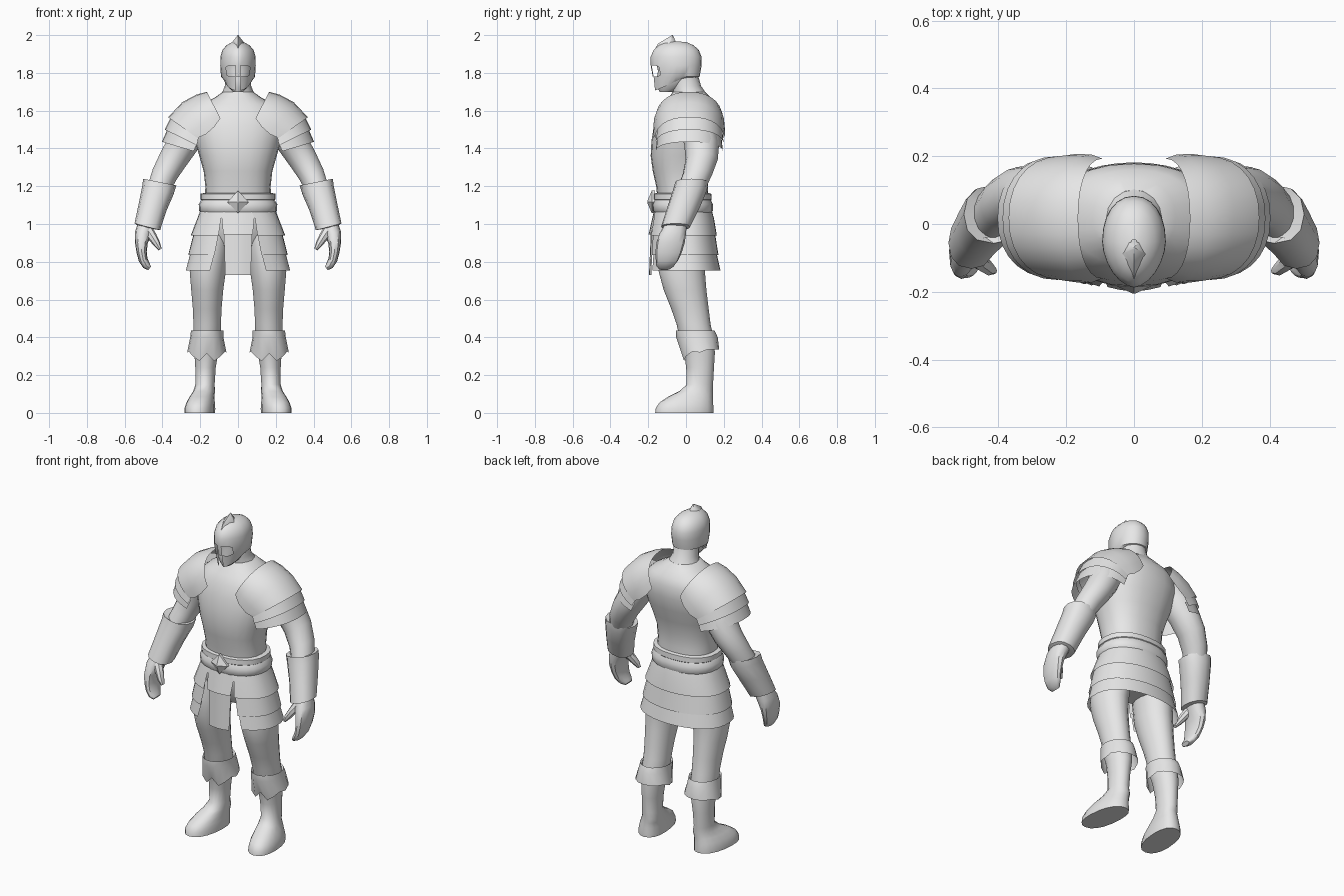
import bpy, bmesh, math
from mathutils import Vector

grey = bpy.data.materials.new("plain_grey")
grey.diffuse_color = (0.8, 0.8, 0.8, 1)


def build(name, rows, closed=True, caps=True, mirror=False, skip=None, angle=40):
    """Skin a grid of point rows into a smooth mesh."""
    bm = bmesh.new()
    grid = [[bm.verts.new(p) for p in row] for row in rows]
    n = len(rows[0])
    for r in range(len(rows) - 1):
        for i in range(n if closed else n - 1):
            if skip and skip(r, i):
                continue
            j = (i + 1) % n
            bm.faces.new((grid[r][i], grid[r][j], grid[r + 1][j], grid[r + 1][i]))
    if closed and caps:
        bm.faces.new(grid[0][::-1])
        bm.faces.new(grid[-1])
    bmesh.ops.recalc_face_normals(bm, faces=bm.faces[:])
    me = bpy.data.meshes.new(name)
    bm.to_mesh(me)
    bm.free()
    ob = bpy.data.objects.new(name, me)
    bpy.context.collection.objects.link(ob)
    me.materials.append(grey)
    if mirror:
        ob.modifiers.new("mirror", 'MIRROR')
    bpy.ops.object.select_all(action='DESELECT')
    ob.select_set(True)
    bpy.context.view_layer.objects.active = ob
    bpy.ops.object.shade_smooth_by_angle(angle=math.radians(angle))
    return ob


def spow(v, e):
    return math.copysign(abs(v) ** (2 / e), v)


def ring(c, u, v, ru, rv, n=16, e=2.0):
    # starts at the front (-v) and runs round
    return [c + u * ru * spow(math.sin(a), e) - v * rv * spow(math.cos(a), e)
            for a in (2 * math.pi * i / n for i in range(n))]


X, Y = Vector((1, 0, 0)), Vector((0, 1, 0))


def stack(rings, n=16, e=2.0):
    """Level rings: x, z, half width, front y, back y."""
    return [ring(Vector((x, (f + b) / 2, z)), X, Y, w, (b - f) / 2, n, e)
            for x, z, w, f, b in rings]


def tube(path, n=12, e=2.0):
    """Rings tilted sideways only along a path: x, y, z, side radius, depth radius."""
    pts = [Vector(p[:3]) for p in path]
    rows = []
    for k, p in enumerate(path):
        d = pts[min(k + 1, len(pts) - 1)] - pts[max(k - 1, 0)]
        d.y = 0
        rows.append(ring(pts[k], Y.cross(d.normalized()), Y, p[3], p[4], n, e))
    return rows


# Breastplate and pelvis
build("breastplate", stack([
    (0, 1.12, .175, -.15, .12), (0, 1.20, .173, -.158, .115), (0, 1.28, .182, -.176, .12),
    (0, 1.36, .205, -.187, .14), (0, 1.44, .228, -.183, .165), (0, 1.52, .245, -.170, .180),
    (0, 1.59, .235, -.146, .178), (0, 1.635, .185, -.12, .160), (0, 1.67, .122, -.09, .130),
    (0, 1.70, .08, -.07, .10)], 24, 2.3))
build("pelvis", stack([
    (0, 1.14, .17, -.15, .12), (0, 1.04, .205, -.165, .14), (0, .95, .205, -.15, .14),
    (0, .86, .15, -.10, .12)], 20, 2.2))

# Belt with buckle
build("belt_band", stack([
    (0, 1.12, .185, -.16, .125), (0, 1.13, .198, -.172, .136), (0, 1.16, .198, -.17, .134),
    (0, 1.166, .17, -.15, .115)], 24, 2.3))
build("belt_roll", stack([
    (0, 1.05, .19, -.16, .13), (0, 1.07, .206, -.176, .142), (0, 1.105, .208, -.178, .142),
    (0, 1.132, .19, -.165, .13)], 24, 2.3))
build("buckle", [[(sx * s, y, 1.117 + sz * s) for sx, sz in ((.056, 0), (0, .06), (-.056, 0), (0, -.06))]
                 for s, y in ((1, -.165), (1, -.181), (.08, -.205))], angle=20)

# Neck, face and helmet
build("neck", stack([(0, 1.62, .13, -.06, .15), (0, 1.68, .09, -.068, .115),
                     (0, 1.73, .07, -.075, .08), (0, 1.80, .07, -.08, .06)]))
build("face", stack([(0, 1.70, .026, -.14, -.06), (0, 1.725, .05, -.15, -.01), (0, 1.765, .07, -.156, .04),
                     (0, 1.81, .08, -.148, .06), (0, 1.86, .08, -.16, .065)], 20))
levels = [(0, 1.73, .066, -.168, .05), (0, 1.78, .09, -.176, .072), (0, 1.84, .094, -.187, .083),
          (0, 1.885, .093, -.187, .082), (0, 1.92, .083, -.172, .068), (0, 1.945, .062, -.146, .042),
          (0, 1.962, .034, -.115, .005), (0, 1.967, .01, -.08, -.045)]
# pointed at the front, round at the back
shell = [[f if min(i, 24 - i) < 6 else b for i, (f, b) in enumerate(zip(front, back))]
         for front, back in zip(stack(levels, 24, 1.75), stack(levels, 24, 2.15))]
for i, p in enumerate(shell[0]):             # lower rim dips towards the chin
    t = (1 - math.cos(2 * math.pi * i / 24)) / 2
    p.z = 1.705 + .065 * min(1, t * 1.5)
for k in (1, 2):                             # slim nose guard, slanted eye holes
    for i, s in ((1, 1), (23, -1)):
        shell[k][i].x = .013 * s
    for i in (3, 21):
        shell[k][i].z += .008 if k == 1 else -.008


def helmet_gap(r, i):
    k = min(i, 23 - i)                       # columns counted from the front
    return (r == 1 and k in (1, 2)) or (r == 0 and k == 0)


build("helmet", shell, caps=False, skip=helmet_gap, angle=50)
build("helmet_spike", [[(w * a, y0 + (y1 - y0) * b, z) for a, b in ((0, 0), (1, .6), (.5, 1), (-.5, 1), (-1, .6))]
                       for z, w, y0, y1 in ((1.895, .055, -.183, -.03), (1.955, .036, -.148, -.05),
                                            (2.0, .002, -.073, -.069))], angle=60)


# Shoulder plates: arches from front end over the top to the back end
def arch(cx, cz, tx, tz, f, b, n=14):
    yc, ry = (f + b) / 2, (b - f) / 2
    out = []
    for i in range(n + 1):
        a = math.pi * (i / n - .5)
        s, c = spow(math.sin(a), 2.2), spow(math.cos(a), 2.2)
        out.append((cx + (tx - cx) * c, yc + ry * s, cz + (tz - cz) * c))
    return out


plates = {
    "shoulder_cap": [(.093, 1.56, .165, 1.70, -.160, .193), (.125, 1.515, .22, 1.685, -.173, .205),
                     (.17, 1.475, .295, 1.645, -.172, .207), (.215, 1.455, .37, 1.565, -.163, .20)],
    "shoulder_plate_upper": [(.20, 1.47, .35, 1.575, -.155, .195), (.225, 1.42, .388, 1.50, -.165, .2)],
    "shoulder_plate_lower": [(.21, 1.44, .368, 1.515, -.155, .19), (.235, 1.385, .403, 1.435, -.16, .195)],
}
for name, arches in plates.items():
    build(name, [arch(*a) for a in arches], closed=False, mirror=True)

# Arms, bracers and hands
build("arm", tube([
    (.19, .05, 1.58, .08, .09), (.25, .06, 1.52, .10, .10), (.295, .083, 1.42, .085, .092),
    (.345, .083, 1.34, .078, .085), (.39, .06, 1.26, .07, .078), (.43, .015, 1.16, .06, .075),
    (.475, -.05, 1.0, .05, .055)], 14), mirror=True)
build("bracer", tube([
    (.422, .025, 1.19, .06, .06), (.414, .029, 1.222, .09, .086), (.424, .022, 1.18, .086, .09),
    (.452, -.012, 1.09, .076, .086), (.48, -.055, .985, .07, .077), (.481, -.056, .98, .045, .055)],
    12, 2.3), mirror=True)
build("hand", tube([
    (.48, -.05, 1.01, .045, .055), (.502, -.07, .95, .044, .07), (.512, -.082, .90, .034, .075),
    (.51, -.092, .85, .027, .07), (.502, -.10, .81, .024, .06), (.485, -.11, .78, .021, .048),
    (.468, -.115, .765, .012, .03)], 12, 2.4), mirror=True)
build("thumb", tube([
    (.49, -.08, .985, .032, .032), (.455, -.11, .935, .025, .028), (.43, -.13, .895, .019, .022),
    (.412, -.138, .865, .009, .01)], 8), mirror=True)


# Skirt rows: bands open at the front, the slit widening downwards
def skirt_row(z, w, f, b, gap, n=28):
    start = math.asin(gap / w)
    out = []
    for i in range(n + 1):
        a = start + (2 * math.pi - 2 * start) * i / n
        out.append((w * math.sin(a), (f + b) / 2 - (b - f) / 2 * spow(math.cos(a), 2.4), z))
    return out


skirt = {
    "skirt_upper": [(1.07, .2, -.172, .137, .07), (1.03, .215, -.182, .148, .09), (.94, .25, -.198, .163, .103)],
    "skirt_middle": [(.96, .232, -.187, .152, .10), (.835, .264, -.2, .172, .125)],
    "skirt_lower": [(.855, .25, -.19, .16, .122), (.755, .277, -.203, .182, .148)],
}
for name, rows in skirt.items():
    build(name, [skirt_row(*r) for r in rows], closed=False, angle=35)

# Hanging front flap in two pieces
for name, z0, z1, w0, w1, y0, y1 in (("front_flap_upper", 1.07, .945, .09, .078, -.17, -.198),
                                     ("front_flap_lower", .96, .73, .075, .068, -.186, -.196)):
    build(name, [[(w * t, y + .012 * t * t, z) for t in (-1, -.5, 0, .5, 1)]
                 for z, w, y in ((z0, w0, y0), (z1, w1, y1))], closed=False)

# Legs running into boots, toes turned out
leg = stack([
    (.12, .97, .09, -.13, .11), (.15, .85, .1, -.145, .105), (.16, .75, .097, -.145, .10),
    (.163, .65, .086, -.118, .108), (.163, .55, .077, -.078, .12), (.163, .47, .074, -.05, .13),
    (.165, .40, .074, -.035, .145), (.168, .32, .064, -.01, .153), (.172, .24, .055, .001, .148),
    (.175, .15, .052, .004, .143)], 18)
boot = stack([
    (.18, .115, .056, -.035, .142), (.188, .085, .064, -.095, .142), (.193, .055, .073, -.14, .143),
    (.196, .025, .079, -.16, .146), (.196, 0, .079, -.163, .146)], 18, 2.3)
for row in boot:
    for p in row:
        p.x += (.05 - p.y) * (.1 if p.y < .05 else .13)
build("leg_and_boot", leg + boot, mirror=True, angle=50)

# Knee guards: a band with pointed lower tips at the front and sides
guard = stack([(.163, .42, .07, -.04, .14), (.163, .435, .086, -.052, .152),
               (.165, .40, .088, -.052, .168), (.165, .335, .104, -.03, .176)], 16)
tips = (.315, .275, .30, .325, .32, .335, .335, .335, .335)
for i, p in enumerate(guard[3]):
    p.z = tips[min(i, 16 - i)]
    if min(i, 16 - i) < 2:
        p.y += .012
build("knee_guard", guard, caps=False, mirror=True)
